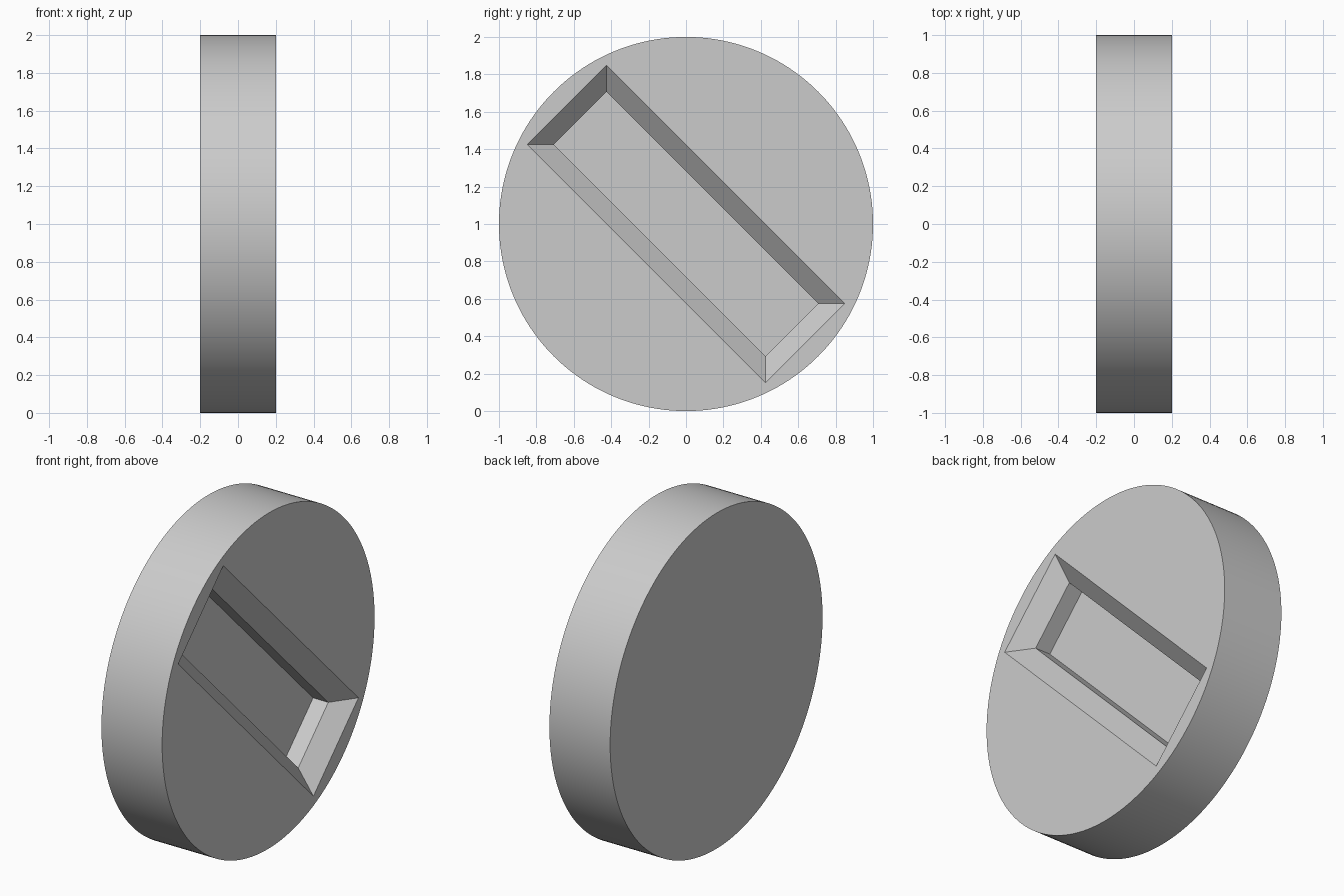
import bpy, bmesh
from math import radians, sqrt

if "Cube" in bpy.data.objects:
    bpy.data.objects.remove(bpy.data.objects["Cube"])

# Disc: radius 1, thickness 0.4, axis along x
bpy.ops.mesh.primitive_cylinder_add(vertices=160, radius=1, depth=0.4,
                                    location=(0, 0, 1), rotation=(0, radians(90), 0))
disc = bpy.context.object
disc.name = "disc"
bpy.ops.object.transform_apply(location=True, rotation=True, scale=True)

# Slot cutter: diagonal rectangle, straight walls then a 45 degree chamfer
def ring(bm, x, half_len, half_wid):
    r = sqrt(0.5)
    corners = ((1, 1), (-1, 1), (-1, -1), (1, -1))
    return [bm.verts.new((x, r * (a * half_len + b * half_wid),
                          1 + r * (b * half_wid - a * half_len))) for a, b in corners]

bm = bmesh.new()
rings = [ring(bm, *p) for p in ((0, 0.8, 0.2), (0.1, 0.8, 0.2), (0.3, 1.0, 0.4))]
for low, high in zip(rings, rings[1:]):
    for i in range(4):
        j = (i + 1) % 4
        bm.faces.new((low[i], low[j], high[j], high[i]))
bm.faces.new(rings[0])
bm.faces.new(rings[-1])
bmesh.ops.recalc_face_normals(bm, faces=bm.faces)
mesh = bpy.data.meshes.new("slot_cutter")
bm.to_mesh(mesh)
bm.free()
cutter = bpy.data.objects.new("slot_cutter", mesh)
bpy.context.collection.objects.link(cutter)
cutter.hide_render = True

# Cut the slot into the +x face
mod = disc.modifiers.new("slot", 'BOOLEAN')
mod.operation = 'DIFFERENCE'
mod.solver = 'EXACT'
mod.object = cutter
bpy.context.view_layer.objects.active = disc
bpy.ops.object.modifier_apply(modifier=mod.name)
bpy.data.objects.remove(cutter)

# Smooth rim, crisp edges
disc.select_set(True)
bpy.ops.object.shade_smooth_by_angle(angle=radians(30))
